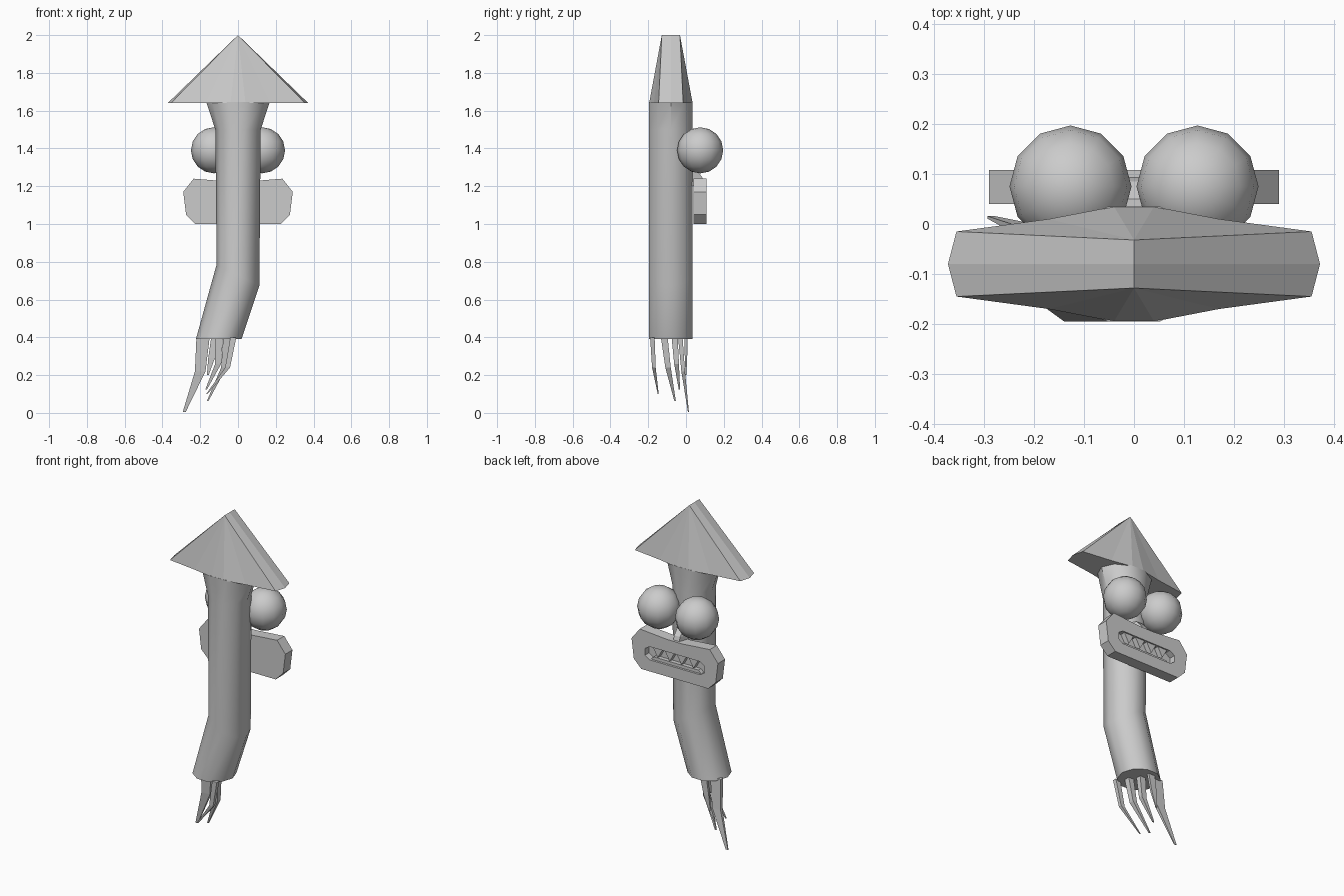
import bpy, bmesh, math

cube = bpy.data.objects.get("Cube")
if cube:
    bpy.data.objects.remove(cube, do_unlink=True)

grey = bpy.data.materials.new("plain grey")
grey.use_nodes = True
color = (0.6, 0.6, 0.6, 1)
grey.diffuse_color = color
grey.node_tree.nodes["Principled BSDF"].inputs["Base Color"].default_value = color


def loft(name, loops, smooth=None):
    """Skin equal-length closed loops and cap both ends."""
    bm = bmesh.new()
    rings = [[bm.verts.new(p) for p in loop] for loop in loops]
    for a, b in zip(rings, rings[1:]):
        for i in range(len(a)):
            j = (i + 1) % len(a)
            bm.faces.new((a[i], a[j], b[j], b[i]))
    bm.faces.new(rings[0])
    bm.faces.new(rings[-1])
    bmesh.ops.remove_doubles(bm, verts=bm.verts, dist=0.0005)
    bmesh.ops.recalc_face_normals(bm, faces=bm.faces)
    mesh = bpy.data.meshes.new(name)
    bm.to_mesh(mesh)
    bm.free()
    return finish(name, mesh, smooth)


def finish(name, mesh, smooth=None):
    obj = bpy.data.objects.new(name, mesh)
    mesh.materials.append(grey)
    bpy.context.collection.objects.link(obj)
    if smooth:
        bpy.ops.object.select_all(action="DESELECT")
        obj.select_set(True)
        bpy.context.view_layer.objects.active = obj
        bpy.ops.object.shade_smooth_by_angle(angle=math.radians(smooth))
    return obj


MID_Y = -0.08


# Bent tube body: height, centre x, half width, slope of the ring
def body_ring(z, cx, rx, slope):
    ring = []
    for i in range(10):
        a = math.tau * i / 10
        dx = rx * math.cos(a)
        ring.append((cx + dx, MID_Y + 0.121 * math.sin(a), z + slope * dx))
    return ring


loft("body", [body_ring(0.39, -0.102, 0.121, 0),
              body_ring(0.73, 0, 0.113, -0.5),
              body_ring(1.50, 0, 0.12, 0),
              body_ring(1.645, 0, 0.168, 0)], 40)

# Pointed head fin rising to a short ridge
quarter = [(0.372, 0), (0.355, 0.065), (0.17, 0.09), (0.04, 0.115)]
half = quarter + [(-x, y) for x, y in reversed(quarter)]
outline = half + [(x, -y) for x, y in reversed(half[1:-1])]
base = [(x, MID_Y + y, 1.64) for x, y in outline]
ridge = [(0, MID_Y + max(-0.048, min(0.048, y)), 2.0) for x, y in outline]
loft("head_fin", [base, ridge])

# Eyes
for side, label in ((1, "left"), (-1, "right")):
    bm = bmesh.new()
    bmesh.ops.create_uvsphere(bm, u_segments=12, v_segments=8, radius=0.122)
    mesh = bpy.data.meshes.new(label + "_eye")
    bm.to_mesh(mesh)
    bm.free()
    eye = finish(label + "_eye", mesh, 60)
    eye.location = (0.127 * side, 0.075, 1.39)


# Wide lips with a recessed opening
def mirrored(points, y):
    loop = points + [(-x, z) for x, z in reversed(points)]
    return [(x, y, z) for x, z in loop]


outer = [(0.05, 1.225), (0.235, 1.24), (0.29, 1.17), (0.275, 1.05), (0.225, 1.0), (0.05, 1.0)]
inner = [(0.05, 1.15), (0.17, 1.15), (0.2, 1.13), (0.2, 1.09), (0.17, 1.07), (0.05, 1.07)]
loft("mouth", [mirrored(outer, 0.04), mirrored(outer, 0.108),
               mirrored(inner, 0.108), mirrored(inner, 0.07)])

# Hanging teeth and the lower gum
for i in range(4):
    x = -0.12 + 0.08 * i
    tri = [(x - 0.034, 1.153), (x + 0.034, 1.153), (x, 1.092)]
    loft("tooth_%d" % (i + 1), [[(px, y, z) for px, z in tri] for y in (0.07, 0.1)])
loft("lower_gum", [[(x, y, z) for x, z in ((-0.17, 1.068), (0.17, 1.068), (0.15, 1.088), (-0.15, 1.088))]
                   for y in (0.069, 0.095)])

# Small wedge nose
loft("nose", [[(-0.04, 0.03, z), (0.04, 0.03, z), (0.02, y, z), (-0.02, y, z)]
              for z, y in ((1.2, 0.1), (1.25, 0.085), (1.29, 0.05))])

# Tapered tentacles: half width, half depth, three path points
tentacles = [
    (0.035, 0.012, [(-0.185, -0.03, 0.4), (-0.2, -0.015, 0.22), (-0.285, 0.013, 0.004)]),
    (0.022, 0.008, [(-0.12, 0.0, 0.4), (-0.14, 0.0, 0.29), (-0.16, 0.0, 0.2)]),
    (0.018, 0.018, [(-0.06, -0.115, 0.4), (-0.075, -0.095, 0.24), (-0.16, -0.058, 0.064)]),
    (0.016, 0.012, [(-0.025, -0.178, 0.4), (-0.055, -0.17, 0.24), (-0.165, -0.147, 0.1)]),
    (0.02, 0.016, [(-0.1, -0.06, 0.4), (-0.105, -0.05, 0.26), (-0.168, -0.035, 0.125)]),
]
for n, (w, d, path) in enumerate(tentacles, 1):
    loops = [[(x + sx * w * k, y + sy * d * k, z)
              for sx, sy in ((-1, -1), (1, -1), (1, 1), (-1, 1))]
             for (x, y, z), k in zip(path, (1, 0.8, 0.22))]
    loft("tentacle_%d" % n, loops)
